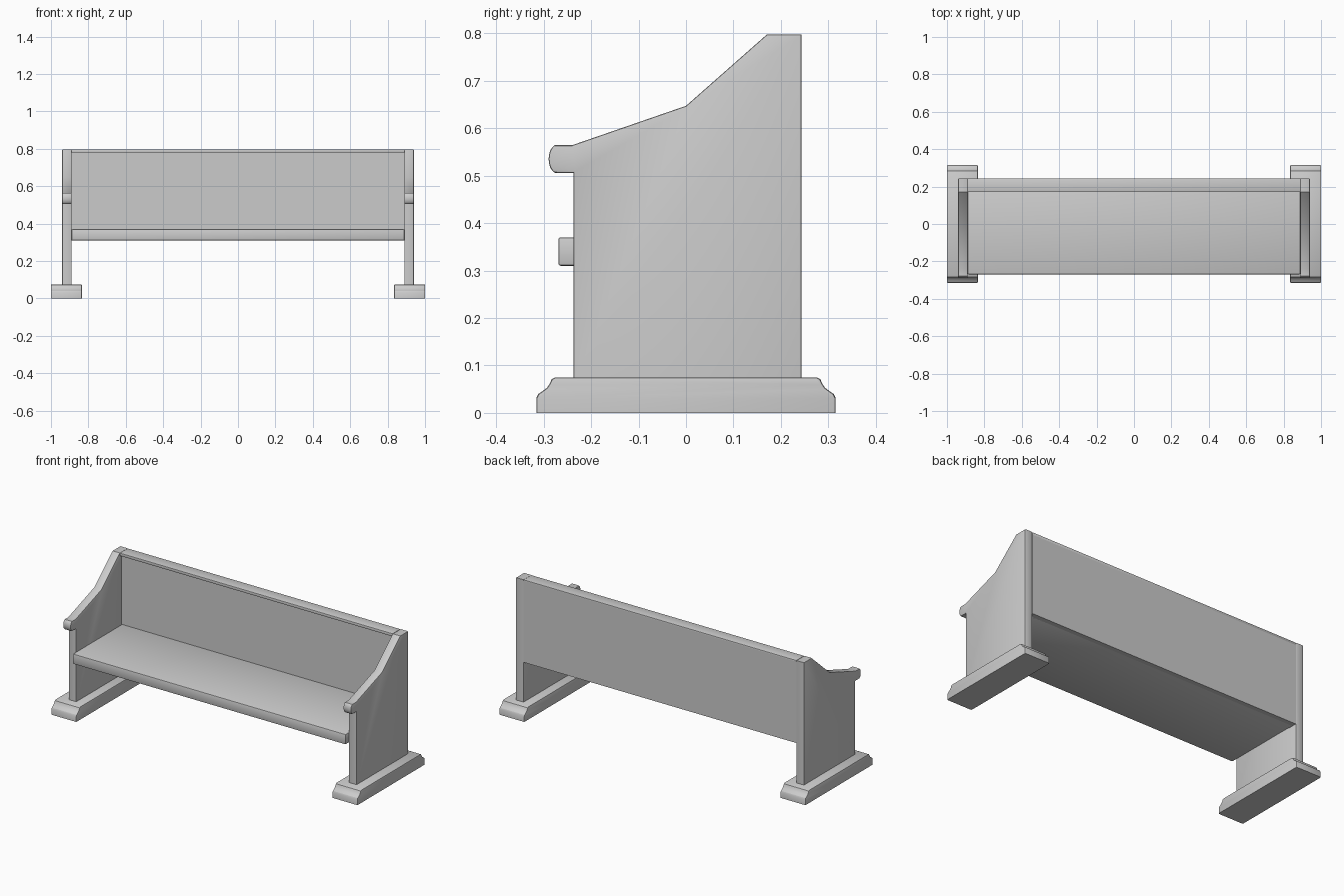
import bpy, bmesh, math

if "Cube" in bpy.data.objects:
    bpy.data.objects.remove(bpy.data.objects["Cube"])


def finish(name, bm, mirror=False):
    bmesh.ops.recalc_face_normals(bm, faces=bm.faces[:])
    mesh = bpy.data.meshes.new(name)
    bm.to_mesh(mesh)
    bm.free()
    ob = bpy.data.objects.new(name, mesh)
    bpy.context.collection.objects.link(ob)
    if mirror:
        ob.modifiers.new("other_side", 'MIRROR')
    bpy.context.view_layer.objects.active = ob
    ob.select_set(True)
    bpy.ops.object.shade_smooth_by_angle(angle=math.radians(25))
    ob.select_set(False)


def slab(name, profile, x0, x1, bevel):
    """Extrude a (y, z) profile along x, soften its rims above the base, mirror it."""
    bm = bmesh.new()
    face = bm.faces.new([bm.verts.new((x0, y, z)) for y, z in profile])
    ext = bmesh.ops.extrude_face_region(bm, geom=[face])
    for v in ext["geom"]:
        if isinstance(v, bmesh.types.BMVert):
            v.co.x = x1
    base = min(z for _, z in profile) + 1e-4
    rims = [e for e in bm.edges
            if abs(e.verts[0].co.x - e.verts[1].co.x) < 1e-6
            and max(v.co.z for v in e.verts) > base]
    bmesh.ops.bevel(bm, geom=rims, offset=bevel, segments=2, profile=0.5, affect='EDGES')
    finish(name, bm, mirror=True)


def box(name, x, y0, y1, z0, z1, bevel=0.0):
    bm = bmesh.new()
    bmesh.ops.create_cube(bm, size=1)
    for v in bm.verts:
        v.co = (v.co.x * 2 * x, y0 + (v.co.y + 0.5) * (y1 - y0), z0 + (v.co.z + 0.5) * (z1 - z0))
    if bevel:
        bmesh.ops.bevel(bm, geom=bm.edges[:], offset=bevel, segments=2, profile=0.5, affect='EDGES')
    finish(name, bm)


# Side panels with sloped armrest and rounded front nose
nose = []
for i in range(9):
    a = math.radians(-70 + 140 * i / 8)
    nose.append((-0.277 - 0.0125 * (math.cos(a) - math.cos(math.radians(70))) / 0.658,
                 0.535 + 0.029 * math.sin(a) / math.sin(math.radians(70))))
panel = [(0.243, 0.07), (-0.237, 0.07), (-0.237, 0.505)] + nose + [
    (-0.24, 0.564), (0.0, 0.647), (0.17, 0.797), (0.243, 0.797)]
slab("side_panel", panel, 0.89, 0.94, 0.004)

# Feet with moulded ends
end = [(0.315, 0.0), (0.315, 0.032), (0.311, 0.040), (0.302, 0.046), (0.293, 0.053),
       (0.287, 0.062), (0.283, 0.071), (0.275, 0.075)]
foot = end + [(-y, z) for y, z in reversed(end)]
slab("foot", foot, 0.835, 1.0, 0.005)

# Seat, backrest and top rail
box("seat", 0.89, -0.269, 0.22, 0.31, 0.37, 0.005)
box("backrest", 0.89, 0.187, 0.243, 0.31, 0.79)
box("top_rail", 0.89, 0.17, 0.243, 0.78, 0.797, 0.002)
